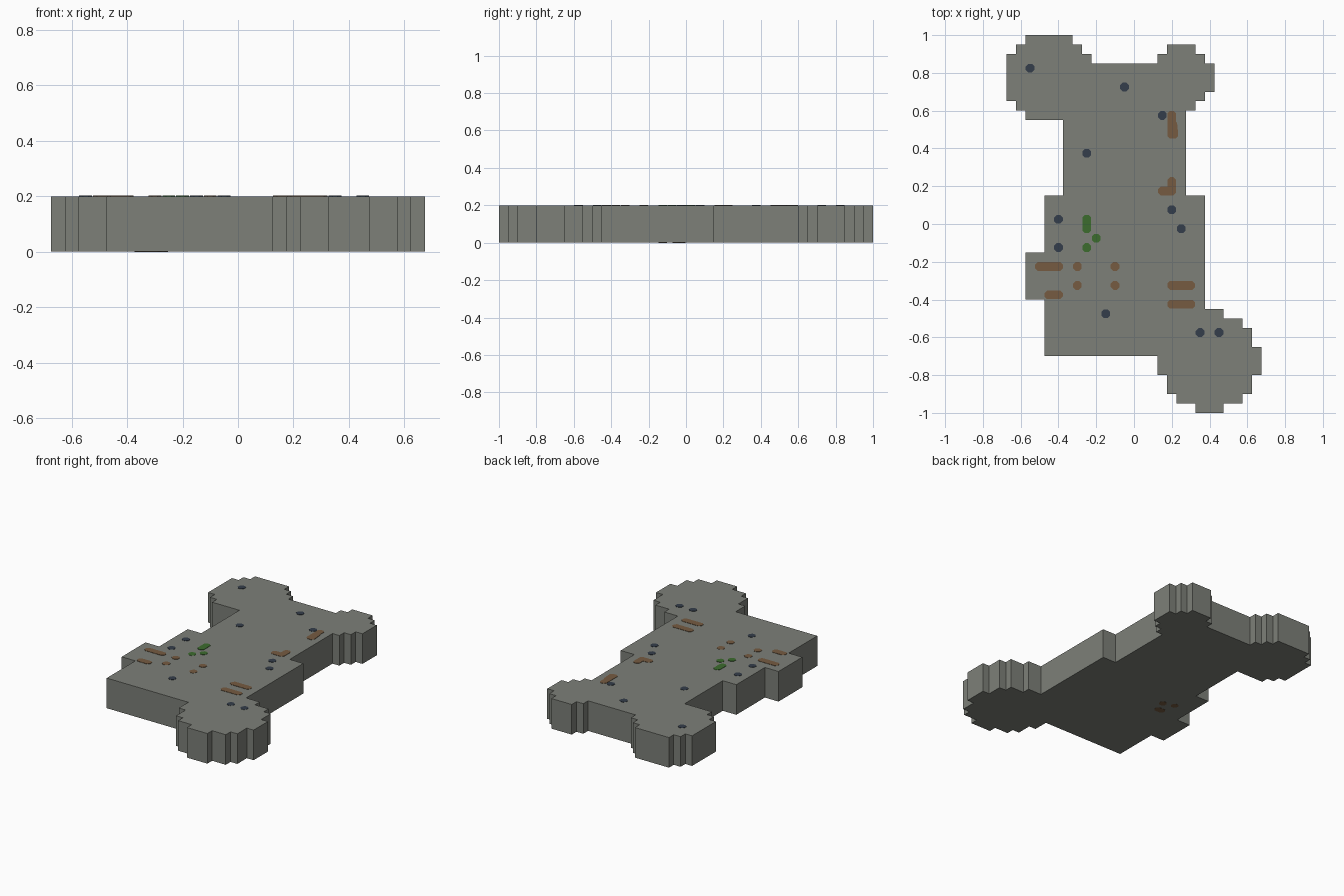
import bpy
import bmesh
from math import pi, cos, sin

CELL = 0.05
HEIGHT = 0.2
PLATE = 0.002

cube = bpy.data.objects.get("Cube")
if cube:
    bpy.data.objects.remove(cube, do_unlink=True)


def make_material(name, rgb):
    color = (*rgb, 1.0)
    material = bpy.data.materials.new(name)
    material.use_nodes = True
    material.diffuse_color = color
    shader = material.node_tree.nodes["Principled BSDF"]
    shader.inputs["Base Color"].default_value = color
    shader.inputs["Roughness"].default_value = 0.9
    return material


def finish(bm, name, material):
    bmesh.ops.recalc_face_normals(bm, faces=bm.faces[:])
    mesh = bpy.data.meshes.new(name)
    bm.to_mesh(mesh)
    bm.free()
    mesh.materials.append(material)
    obj = bpy.data.objects.new(name, mesh)
    bpy.context.collection.objects.link(obj)
    return obj


def grid_point(column, row):
    """Centre of a grid cell."""
    return column * CELL, (row + 0.5) * CELL


def add_bar(bm, start, end, base):
    """Thin plate with octagonal ends, spanning two grid cells."""
    verts = []
    for center in (start, end):
        x, y = grid_point(*center)
        for step in range(8):
            angle = (step + 0.5) * pi / 4
            dx, dy = cos(angle) * CELL / 2, sin(angle) * CELL / 2
            for z in (base, base + PLATE):
                verts.append(bm.verts.new((x + dx, y + dy, z)))
        if start == end:
            break
    hull = bmesh.ops.convex_hull(bm, input=verts)
    unused = {v for v in hull["geom_interior"] + hull["geom_unused"]
              if isinstance(v, bmesh.types.BMVert)}
    bmesh.ops.delete(bm, geom=list(unused), context="VERTS")


def make_marks(name, material, bars, base=HEIGHT):
    bm = bmesh.new()
    for bar in bars:
        add_bar(bm, bar[0], bar[-1], base)
    return finish(bm, name, material)


stone = make_material("grey stone", (0.205, 0.215, 0.19))
rust = make_material("rusty brown", (0.18, 0.105, 0.053))
moss = make_material("moss green", (0.045, 0.15, 0.027))
slate = make_material("slate blue", (0.034, 0.047, 0.069))

# Stepped outline: each pair moves to a column, then to a row
steps = [
    # back right tower and back wall
    (-7, 19), (-6, 18), (-5, 17), (2, 18),
    # back left tower
    (3, 19), (6, 18), (7, 17), (8, 14), (7, 13), (6, 12), (5, 3),
    # left wall and front left tower
    (7, -9), (9, -10), (11, -11), (12, -13), (13, -16), (12, -18),
    (11, -19), (9, -20), (6, -19), (4, -18), (3, -16), (2, -14),
    # front wall, right bay and right wall
    (-10, -8), (-12, -3), (-10, 3), (-8, 11),
    # back right tower, outer side
    (-12, 12), (-13, 13), (-14, 18), (-13, 19), (-12, 20),
]

bm = bmesh.new()
outline = []
row = steps[-1][1]
for column, next_row in steps:
    for level in (row, next_row):
        outline.append(bm.verts.new(((column + 0.5) * CELL, level * CELL, 0)))
    row = next_row
floor = bm.faces.new(outline)
walls = bmesh.ops.extrude_face_region(bm, geom=[floor], use_keep_orig=True)
for item in walls["geom"]:
    if isinstance(item, bmesh.types.BMVert):
        item.co.z = HEIGHT
finish(bm, "stone_slab", stone)

# Brown bars and dots on the top
make_marks("brown_marks", rust, [
    [(4, 9), (4, 11)], [(4.2, 9), (4.1, 10)],
    [(4, 3), (4, 4)], [(3, 3), (4, 3)],
    [(-10, -5), (-8, -5)], [(-9, -8), (-8, -8)],
    [(4, -7), (6, -7)], [(4, -9), (6, -9)],
    [(-6, -5)], [(-2, -5)], [(-6, -7)], [(-2, -7)],
])

# Green patches on the top
make_marks("green_marks", moss, [
    [(-5, -1), (-5, 0)], [(-4, -2)], [(-5, -3)],
])

# Dark blue dots on the top
make_marks("blue_marks", slate, [
    [cell] for cell in (
        (-11, 16), (-1, 14), (3, 11), (-5, 7), (-8, 0), (-8, -3),
        (4, 1), (5, -1), (-3, -10), (7, -12), (9, -12))
])

# Small marks on the underside
make_marks("underside_marks", rust, [
    [(-6.5, -3), (-6, -3)], [(-7, -1)], [(-5.5, -1.5)],
], base=-PLATE / 2)
